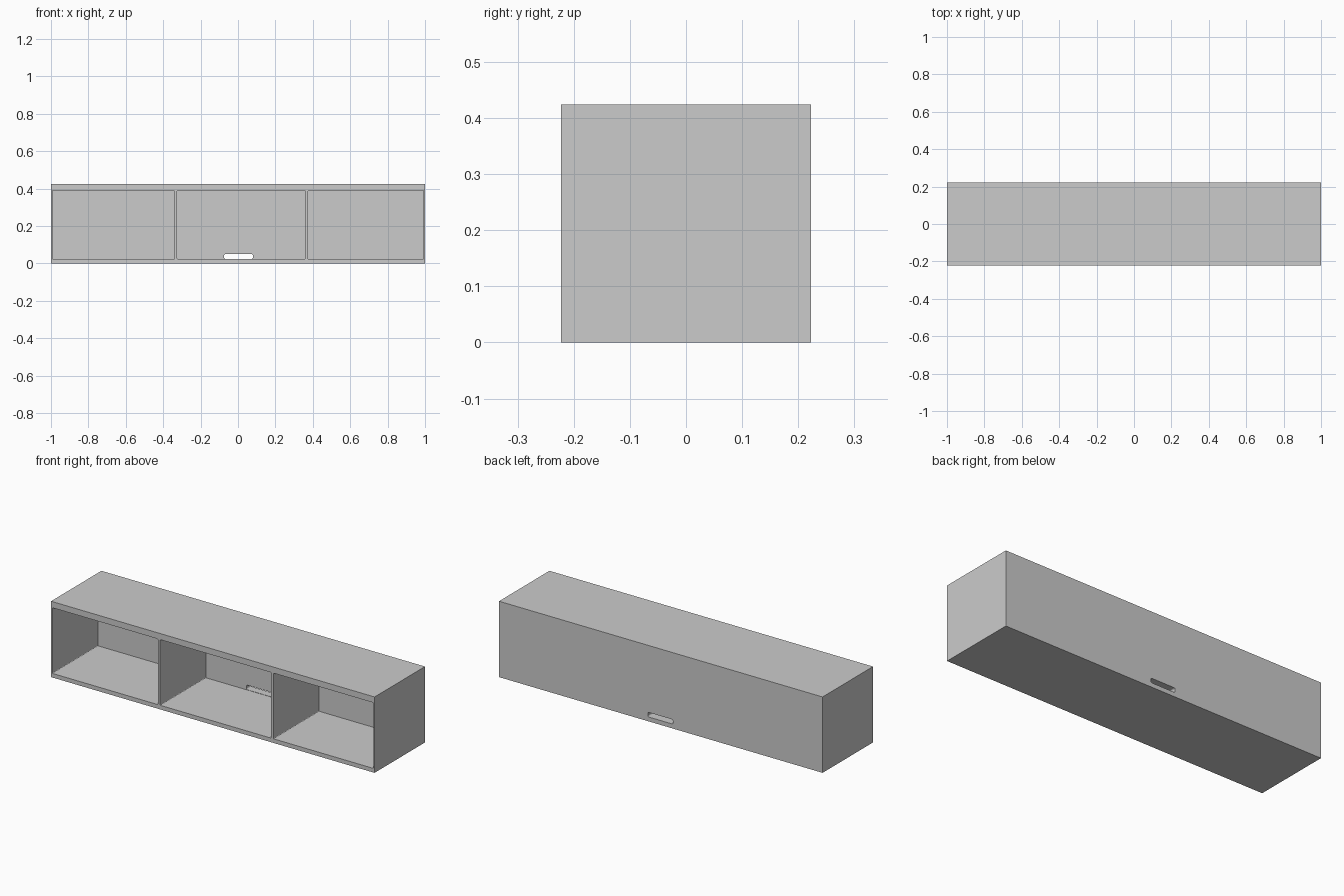
import bpy, bmesh

if "Cube" in bpy.data.objects:
    bpy.data.objects.remove(bpy.data.objects["Cube"])

DEPTH, HEIGHT = 0.445, 0.424
FRONT, BACK = -DEPTH / 2, DEPTH / 2


def block(name, x, y, z, radius=0.0):
    """Box from (min, max) ranges, optionally rounding its depth-wise edges."""
    bm = bmesh.new()
    bmesh.ops.create_cube(bm, size=1)
    for v in bm.verts:
        for i, (lo, hi) in enumerate((x, y, z)):
            v.co[i] = lo if v.co[i] < 0 else hi
    if radius:
        edges = [e for e in bm.edges
                 if abs(e.verts[0].co.y - e.verts[1].co.y) > 1e-4]
        bmesh.ops.bevel(bm, geom=edges, offset=radius, segments=4,
                        profile=0.5, affect='EDGES')
    bmesh.ops.recalc_face_normals(bm, faces=bm.faces)
    mesh = bpy.data.meshes.new(name)
    bm.to_mesh(mesh)
    bm.free()
    obj = bpy.data.objects.new(name, mesh)
    bpy.context.collection.objects.link(obj)
    return obj


def carve(target, cutter):
    """Subtract the cutter from the target and discard it."""
    cutter.hide_render = True
    mod = target.modifiers.new("carve", 'BOOLEAN')
    mod.operation, mod.solver, mod.object = 'DIFFERENCE', 'EXACT', cutter
    bpy.context.view_layer.objects.active = target
    bpy.ops.object.modifier_apply(modifier=mod.name)
    bpy.data.objects.remove(cutter, do_unlink=True)


# Cabinet body
cabinet = block("cabinet_body", (-1, 1), (FRONT, BACK), (0, HEIGHT))

# Three open compartments
for x in ((-0.992, -0.34), (-0.325, 0.36), (0.375, 0.992)):
    carve(cabinet, block("compartment_cutter", x, (FRONT - 0.1, BACK - 0.042),
                         (0.023, 0.39), 0.004))

# Cable slot through the back panel
carve(cabinet, block("cable_slot_cutter", (-0.075, 0.08), (BACK - 0.1, BACK + 0.1),
                     (0.0245, 0.05), 0.008))
